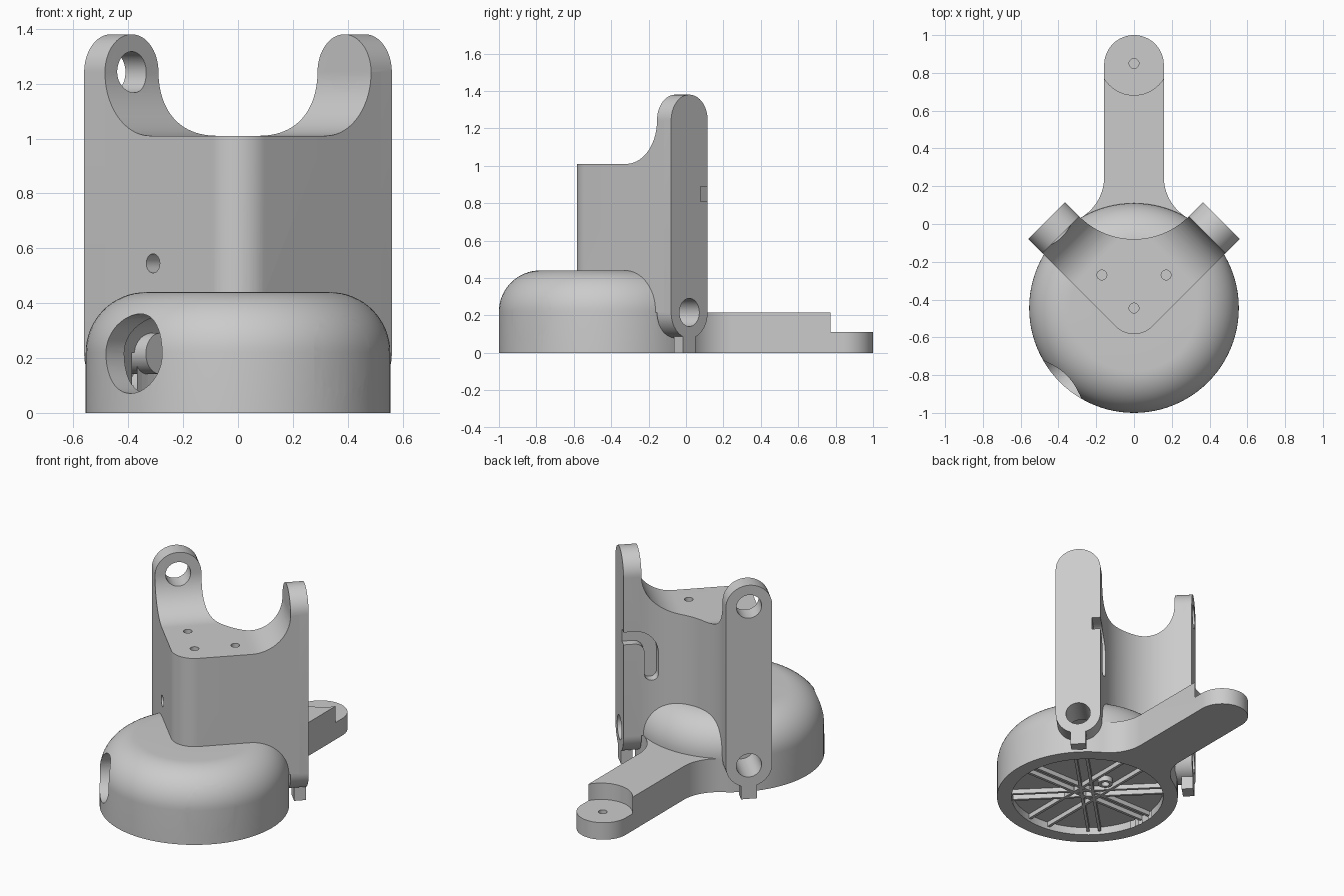
import bpy, bmesh
from math import sin, cos, radians, sqrt, pi
from mathutils import Matrix

cube = bpy.data.objects.get("Cube")
if cube:
    bpy.data.objects.remove(cube, do_unlink=True)

grey = bpy.data.materials.new("light_grey")
grey.use_nodes = True
grey.diffuse_color = (0.6, 0.6, 0.6, 1)
grey.node_tree.nodes["Principled BSDF"].inputs["Base Color"].default_value = (0.6, 0.6, 0.6, 1)

# Main dimensions
CY, R, H, FIL = -0.445, 0.555, 0.44, 0.22      # base centre, radius, height, rounding
HALF, INNER, OUTER = 0.138, 0.548, 0.655       # arm half width, lug faces
LOW, HIGH, TOP = 0.216, 1.242, 1.01            # lug hole heights, body top

# Frames: the arms run along local X and Y, turned 45 degrees about the base axis
WORLD = Matrix.Identity(4)
ARMS = Matrix.Translation((0, CY, 0)) @ Matrix.Rotation(pi / 4, 4, 'Z')
SWAP = Matrix(((0, 1, 0, 0), (1, 0, 0, 0), (0, 0, 1, 0), (0, 0, 0, 1)))
ALONG = Matrix(((0, 0, 1, 0), (1, 0, 0, 0), (0, 1, 0, 0), (0, 0, 0, 1)))
ARM_L = ARMS @ ALONG                           # prism axis along the left arm
ARM_R = ARMS @ SWAP @ ALONG                    # prism axis along the right arm


def arc(cx, cy, r, a, b, n=16):
    return [(cx + r * cos(radians(a + (b - a) * i / n)),
             cy + r * sin(radians(a + (b - a) * i / n))) for i in range(n + 1)]


def circle(cx, cy, r, n=48):
    return arc(cx, cy, r, 0, 360, n)[:-1]


def finish(name, bm):
    bmesh.ops.recalc_face_normals(bm, faces=bm.faces)
    mesh = bpy.data.meshes.new(name)
    bm.to_mesh(mesh)
    bm.free()
    mesh.materials.append(grey)
    ob = bpy.data.objects.new(name, mesh)
    bpy.context.scene.collection.objects.link(ob)
    return ob


def prism(name, pts, lo, hi, frame=WORLD):
    bm = bmesh.new()
    face = bm.faces.new([bm.verts.new((x, y, lo)) for x, y in pts])
    new = bmesh.ops.extrude_face_region(bm, geom=[face])["geom"]
    bmesh.ops.translate(bm, vec=(0, 0, hi - lo),
                        verts=[g for g in new if isinstance(g, bmesh.types.BMVert)])
    bm.transform(frame)
    return finish(name, bm)


def box(name, x0, x1, y0, y1, z0, z1, frame):
    return prism(name, [(x0, y0), (x1, y0), (x1, y1), (x0, y1)], z0, z1, frame)


def dome(name, r, bottom, top, fillet, n=96):
    """Round drum with a rounded top edge, turned about the base axis."""
    prof = [(0, bottom), (r, bottom)] + arc(r - fillet, top - fillet, fillet, 0, 90) + [(0, top)]
    bm = bmesh.new()
    vs = [bm.verts.new((x, 0, z)) for x, z in prof]
    edges = [bm.edges.new(p) for p in zip(vs, vs[1:])]
    bmesh.ops.spin(bm, geom=vs + edges, cent=(0, 0, 0), axis=(0, 0, 1), angle=2 * pi, steps=n)
    bmesh.ops.remove_doubles(bm, verts=bm.verts, dist=1e-5)
    bm.transform(Matrix.Translation((0, CY, 0)))
    return finish(name, bm)


def hook(c, z0, z1, r, h, reach):
    """Outline of a groove that rises and then bends sideways."""
    return (arc(c, z0, h, 180, 360) + arc(c + r, z1, r - h, 180, 90)
            + [(c + r + reach, z1 + r - h), (c + r + reach, z1 + r + h)]
            + arc(c + r, z1, r + h, 90, 180))


def combine(ob, other, op):
    mod = ob.modifiers.new(op.lower(), 'BOOLEAN')
    mod.operation, mod.solver, mod.object = op, 'EXACT', other
    bpy.context.view_layer.objects.active = ob
    bpy.ops.object.modifier_apply(modifier=mod.name)
    bpy.data.objects.remove(other, do_unlink=True)


def cut(ob, other):
    combine(ob, other, 'DIFFERENCE')


def smooth(ob):
    bpy.ops.object.select_all(action='DESELECT')
    ob.select_set(True)
    bpy.context.view_layer.objects.active = ob
    bpy.ops.object.shade_smooth_by_angle(angle=radians(28))


# Angled body: two arms with a round outer corner and a hollow inner corner
end = 0.6
plan = (arc(0, 0, HALF, 180, 270) + [(end, -HALF), (end, HALF)]
        + arc(INNER, INNER, INNER - HALF, 270, 180, 32) + [(HALF, end), (-HALF, end)])
body = prism("body", plan, LOW, HIGH, ARMS)

# Saddle cut that leaves a curved foot under each lug
foot = HIGH - TOP
saddle = ([(-1, TOP)] + arc(INNER - foot, HIGH, foot, 270, 360, 24)
          + [(INNER, 2), (-1, 2)])
saddle_cut = prism("saddle_cut", saddle, -1.01, 1.01, ARM_L)
combine(saddle_cut, prism("saddle_other", saddle, -1.02, 1.03, ARM_R), 'INTERSECT')
cut(body, saddle_cut)

# Round-ended lug bars
for frame in (ARM_L, ARM_R):
    bar = prism("bar", arc(0, HIGH, HALF, 0, 180, 32) + arc(0, LOW, HALF, 180, 360, 32),
                INNER, OUTER, frame)
    combine(body, bar, 'UNION')

# Rounded base
combine(body, dome("base", R, 0, H, FIL), 'UNION')

# Tail with flared root and a lowered round end
W, FLARE, TIP = 0.158, 0.25, 0.842
fx = W + FLARE
fy = CY + sqrt((R + FLARE) ** 2 - fx ** 2)
side = arc(fx, fy, FLARE, 239.5, 180)
plan = ([(0.2, -0.03)] + side + arc(0, TIP, W, 0, 180, 32)
        + [(-x, y) for x, y in reversed(side)] + [(-0.2, -0.03)])
tail = prism("tail", plan, 0, LOW)
cut(tail, prism("step_cut", circle(0, 0.866, 0.184, 64), 0.11, 0.5))
combine(body, tail, 'UNION')

# Hollow underside, front openings and lug holes
cut(body, dome("hollow", 0.465, -0.1, 0.36, 0.14))
for frame in (ARM_L, ARM_R):
    cut(body, prism("opening", circle(0, LOW, 0.145), -0.8, -0.3, frame))
    for z in (LOW, HIGH):
        cut(body, prism("lug_hole", circle(0, z, 0.075), 0.4, 0.8, frame))

# Screw holes: top, tail tip and right flank
for x, y, z in ((-0.17, -0.27, TOP), (0.17, -0.27, TOP), (0, CY, TOP), (0, 0.85, 0.11)):
    cut(body, prism("screw_hole", circle(x, y, 0.026, 24), z - 0.09, z + 0.05))
for z in (0.545, 0.91):
    cut(body, prism("flank_hole", circle(0.3, z, 0.035, 24), -0.3, 0.02, ARM_L))

# Hooked cable groove wrapping round the left bar
cut(body, prism("groove", hook(0.02, 0.61, 0.75, 0.1, 0.04, 0.06), 0.55, 0.8, ARM_L))
cut(body, prism("inner_groove", hook(0.49, 0.61, 0.75, 0.1, 0.04, 0.15), 0.085, 0.4, ARM_R))
smooth(body)

# Floor plate with spokes underneath and a small boss
smooth(prism("floor_plate", circle(0, CY, 0.47, 64), 0.05, 0.07))
for i in range(4):
    turn = Matrix.Translation((0, CY, 0)) @ Matrix.Rotation(i * pi / 4, 4, 'Z')
    for s in (-1, 1):
        y = s * (0.075 if i == 2 else 0.035)
        box("spoke", -0.46, 0.46, y - 0.009, y + 0.009, 0.02, 0.055, turn)
boss = prism("boss", circle(0, CY + 0.17, 0.045, 32), 0.015, 0.055)
cut(boss, prism("boss_hole", circle(0, CY + 0.17, 0.025, 32), 0, 0.045))
smooth(boss)

# Small feet under the bars
for frame in (ARMS, ARMS @ SWAP):
    box("foot", 0.585, OUTER, -0.047, 0.047, 0, 0.1, frame)
